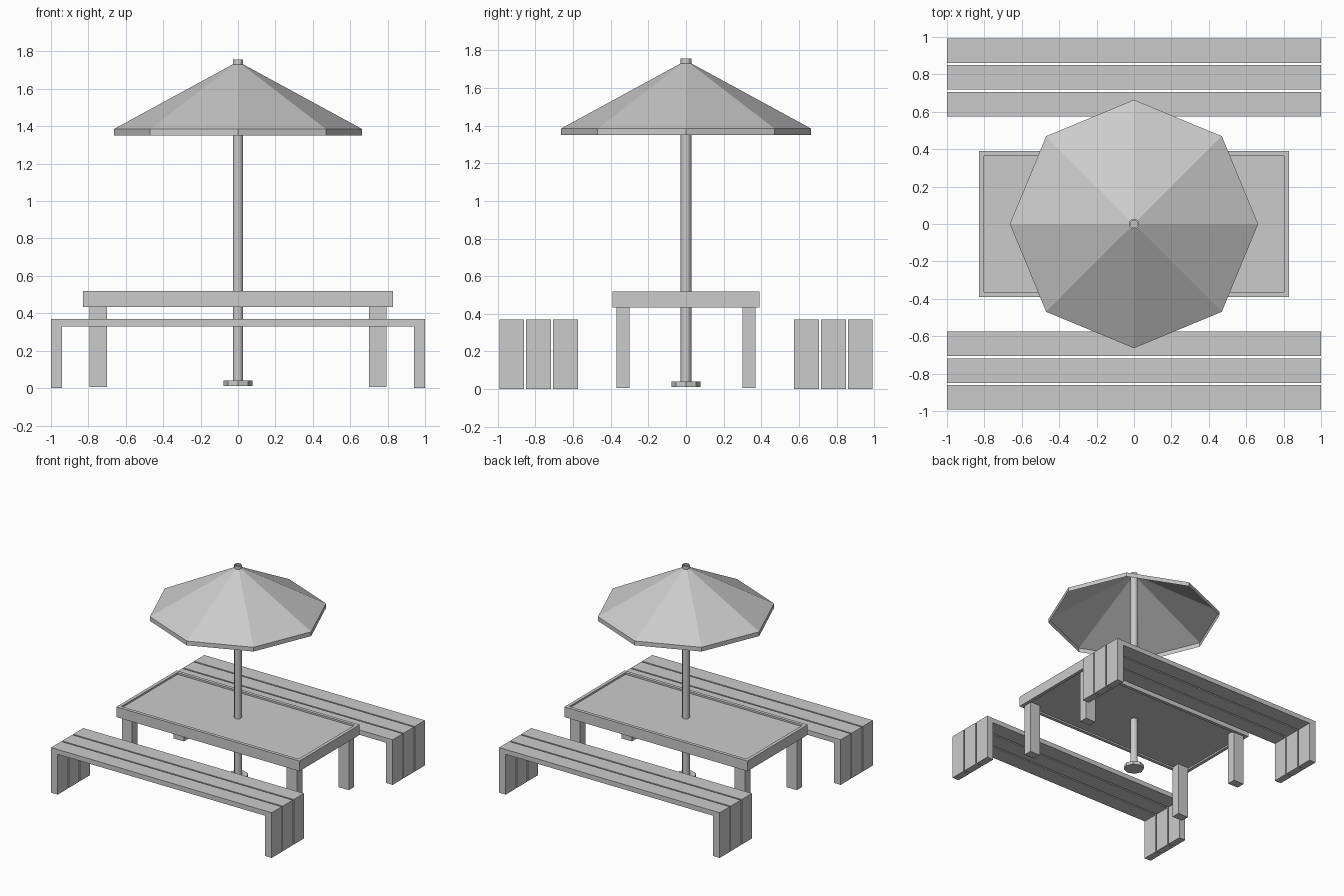
import bpy, bmesh, math
from mathutils import Matrix

cube = bpy.data.objects.get("Cube")
if cube:
    bpy.data.objects.remove(cube, do_unlink=True)

grey = bpy.data.materials.new("plain grey")
grey.use_nodes = True
grey.diffuse_color = (0.6, 0.6, 0.6, 1)
grey.node_tree.nodes["Principled BSDF"].inputs["Base Color"].default_value = (0.6, 0.6, 0.6, 1)


def add_object(name, bm):
    mesh = bpy.data.meshes.new(name)
    bm.normal_update()
    bm.to_mesh(mesh)
    bm.free()
    mesh.materials.append(grey)
    obj = bpy.data.objects.new(name, mesh)
    bpy.context.collection.objects.link(obj)
    return obj


def box(name, x, y, z):
    bm = bmesh.new()
    size = [b - a for a, b in (x, y, z)]
    mid = [(a + b) / 2 for a, b in (x, y, z)]
    bmesh.ops.create_cube(bm, size=1, matrix=Matrix.Translation(mid) @ Matrix.Diagonal((*size, 1)))
    return add_object(name, bm)


def lathe(name, profile, sides, cap_start=False, cap_end=False):
    # Faceted turned shape; profile is (radius, height) from bottom to top
    bm = bmesh.new()
    rings = []
    for r, z in profile:
        angles = [2 * math.pi * i / sides for i in range(sides)]
        rings.append([bm.verts.new((r * math.cos(a), r * math.sin(a), z)) for a in angles])
    for low, high in zip(rings, rings[1:]):
        for i in range(sides):
            j = (i + 1) % sides
            bm.faces.new((low[i], low[j], high[j], high[i]))
    if cap_start:
        bm.faces.new(rings[0][::-1])
    if cap_end:
        bm.faces.new(rings[-1])
    return add_object(name, bm)


def bench_plank(name, y0, y1):
    # Upside-down U profile pushed along y
    outline = [(-1, 0), (-1, 0.37), (1, 0.37), (1, 0), (0.94, 0), (0.94, 0.33), (-0.94, 0.33), (-0.94, 0)]
    bm = bmesh.new()
    face = bm.faces.new([bm.verts.new((x, y0, z)) for x, z in outline])
    pushed = bmesh.ops.extrude_face_region(bm, geom=[face])["geom"]
    moved = [v for v in pushed if isinstance(v, bmesh.types.BMVert)]
    bmesh.ops.translate(bm, verts=moved, vec=(0, y1 - y0, 0))
    bmesh.ops.recalc_face_normals(bm, faces=bm.faces)
    add_object(name, bm)


# Benches: three separate planks on each side
for side, sign in (("front", -1), ("back", 1)):
    for i in range(3):
        start = 0.575 + i * 0.143
        bench_plank(f"{side}_bench_plank_{i + 1}", *sorted((sign * start, sign * (start + 0.131))))

# Table top: a slab with shallow recesses above and below
bm = bmesh.new()
bmesh.ops.create_cube(bm, size=1, matrix=Matrix.Translation((0, 0, 0.477)) @ Matrix.Diagonal((1.66, 0.78, 0.084, 1)))
bm.normal_update()
for face in [f for f in bm.faces if abs(f.normal.z) > 0.9]:
    direction = math.copysign(1, face.normal.z)
    bmesh.ops.inset_region(bm, faces=[face], thickness=0.038)
    inner = bmesh.ops.extrude_face_region(bm, geom=[face])["geom"]
    bmesh.ops.translate(bm, verts=[v for v in inner if isinstance(v, bmesh.types.BMVert)],
                        vec=(0, 0, -0.014 * direction))
    if face.is_valid:
        bmesh.ops.delete(bm, geom=[face], context="FACES_ONLY")
add_object("table_top", bm)

# Table legs
for sx, side in ((-1, "right"), (1, "left")):
    for sy, end in ((-1, "front"), (1, "back")):
        box(f"{end}_{side}_table_leg", sorted((sx * 0.70, sx * 0.795)),
            sorted((sy * 0.30, sy * 0.37)), (0.007, 0.455))

# Umbrella: foot, pole with a hollow end, and open canopy with a valance
lathe("umbrella_foot", [(0.077, 0.012), (0.077, 0.04)], 8, True, True)
lathe("umbrella_pole", [(0.028, 0.03), (0.028, 1.757), (0.019, 1.757), (0.019, 1.74)], 12, True, True)
lathe("umbrella_canopy", [(0.664, 1.35), (0.664, 1.385), (0.026, 1.732)], 8)
